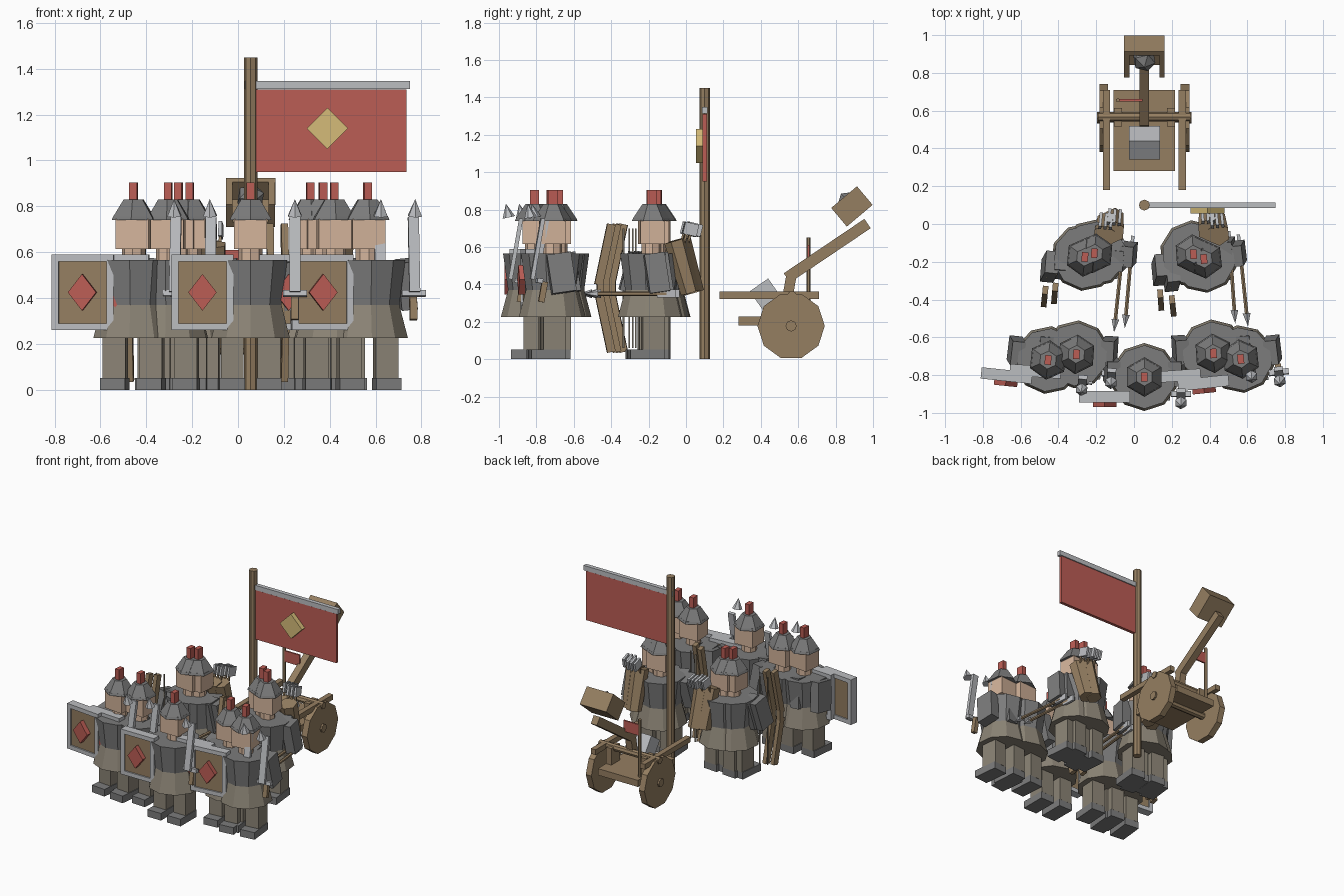
import bpy, bmesh
from math import radians, pi
from mathutils import Matrix, Vector, Euler

if "Cube" in bpy.data.objects:
    bpy.data.objects.remove(bpy.data.objects["Cube"])


def material(name, col):
    m = bpy.data.materials.new(name)
    m.diffuse_color = (*col, 1)
    m.use_nodes = True
    m.node_tree.nodes["Principled BSDF"].inputs["Base Color"].default_value = m.diffuse_color
    return m


WOOD = material("wood", (0.30, 0.21, 0.12))
CLOTH = material("linen", (0.26, 0.23, 0.18))
IRON = material("iron", (0.20, 0.20, 0.20))
STEEL = material("steel", (0.50, 0.51, 0.53))
RED = material("red", (0.50, 0.11, 0.09))
SKIN = material("skin", (0.66, 0.46, 0.33))
GOLD = material("gold", (0.66, 0.50, 0.19))
I = Matrix.Identity(4)


def finish(name, bm, loc, rot, mat, frame):
    me = bpy.data.meshes.new(name)
    bm.to_mesh(me)
    bm.free()
    me.materials.append(mat)
    ob = bpy.data.objects.new(name, me)
    bpy.context.collection.objects.link(ob)
    r = Euler([radians(a) for a in rot]).to_matrix().to_4x4()
    ob.matrix_world = frame @ Matrix.Translation(loc) @ r
    return ob


def box(name, loc, size, mat, rot=(0, 0, 0), frame=I):
    bm = bmesh.new()
    bmesh.ops.create_cube(bm, size=1)
    bmesh.ops.scale(bm, vec=size, verts=bm.verts)
    return finish(name, bm, loc, rot, mat, frame)


def cone(name, loc, r1, r2, h, n, mat, rot=(0, 0, 0), frame=I):
    # prism or frustum with a corner pointing along +y
    bm = bmesh.new()
    bmesh.ops.create_cone(bm, cap_ends=True, segments=n, radius1=r1, radius2=r2, depth=h)
    return finish(name, bm, loc, rot, mat, frame)


def diamond(name, loc, hw, hh, depth, mat, frame=I):
    # flat rhombus facing the front
    bm = bmesh.new()
    pts = [(hw, 0), (0, hh), (-hw, 0), (0, -hh)]
    f = bm.faces.new([bm.verts.new((x, depth / 2, z)) for x, z in pts])
    g = bmesh.ops.extrude_face_region(bm, geom=[f])["geom"]
    bmesh.ops.translate(bm, vec=(0, -depth, 0), verts=[v for v in g if isinstance(v, bmesh.types.BMVert)])
    bmesh.ops.recalc_face_normals(bm, faces=bm.faces)
    return finish(name, bm, loc, (0, 0, 0), mat, frame)


def soldier(x, y, turn):
    f = Matrix.Translation((x, y, 0)) @ Matrix.Rotation(radians(turn), 4, 'Z')
    for s in (-1, 1):
        box("boot", (s * 0.08, -0.033, 0.026), (0.11, 0.185, 0.052), IRON, frame=f)
        box("leg", (s * 0.08, 0, 0.15), (0.10, 0.12, 0.20), CLOTH, frame=f)
    cone("skirt", (0, 0, 0.30), 0.18, 0.14, 0.15, 10, CLOTH, frame=f)
    cone("torso", (0, 0, 0.445), 0.135, 0.168, 0.24, 10, IRON, frame=f)
    cone("neck", (0, 0, 0.59), 0.052, 0.052, 0.06, 8, SKIN, frame=f)
    box("head", (0, 0, 0.68), (0.145, 0.13, 0.13), SKIN, frame=f)
    cone("helmet_brim", (0, 0, 0.748), 0.105, 0.098, 0.016, 6, IRON, frame=f)
    cone("helmet", (0, 0, 0.792), 0.098, 0.048, 0.075, 6, IRON, frame=f)
    box("plume", (0, 0, 0.865), (0.034, 0.05, 0.08), RED, frame=f)
    return f


def swordsman(x, y, turn):
    f = soldier(x, y, turn)
    for s in (-1, 1):
        box("arm", (s * 0.172, 0.03, 0.46), (0.07, 0.13, 0.21), IRON, (8, s * -6, 0), f)
    # shield with a raised rim and a diamond boss
    sx, sy, sz = -0.21, -0.105, 0.425
    box("shield_panel", (sx, sy, sz), (0.22, 0.04, 0.28), WOOD, frame=f)
    for s in (-1, 1):
        box("shield_rim_side", (sx + s * 0.12, sy, sz), (0.03, 0.06, 0.33), STEEL, frame=f)
        box("shield_rim_end", (sx, sy, sz + s * 0.15), (0.27, 0.06, 0.03), STEEL, frame=f)
    diamond("shield_diamond", (sx, sy - 0.035, sz), 0.062, 0.08, 0.04, RED, f)
    # sword
    bx = 0.193
    box("sword_blade", (bx, -0.10, 0.59), (0.047, 0.022, 0.33), STEEL, (-10, 0, 0), f)
    cone("sword_tip", (bx, -0.145, 0.795), 0.034, 0, 0.075, 6, STEEL, (12, 0, 0), f)
    box("sword_guard", (bx, -0.09, 0.42), (0.105, 0.03, 0.025), STEEL, (-10, 0, 0), f)
    box("sword_grip", (bx, -0.07, 0.36), (0.032, 0.032, 0.11), WOOD, (-10, 0, 0), f)


def archer(x, y, turn):
    f = soldier(x, y, turn)
    box("bow_arm", (-0.18, -0.07, 0.46), (0.07, 0.12, 0.21), IRON, (-14, 6, 0), f)
    box("draw_arm", (0.18, 0.01, 0.46), (0.07, 0.11, 0.21), IRON, (8, -6, 0), f)
    # bow
    for s in (-1, 1):
        box("bow_limb", (-0.19, -0.23, 0.38 + s * 0.18), (0.03, 0.045, 0.33), WOOD, (s * -12, 0, 0), f)
    box("bow_grip", (-0.19, -0.255, 0.38), (0.03, 0.035, 0.07), WOOD, frame=f)
    box("bow_string", (-0.19, -0.13, 0.38), (0.008, 0.008, 0.64), CLOTH, frame=f)
    # nocked arrow
    cone("arrow_shaft", (0.195, -0.13, 0.35), 0.011, 0.011, 0.38, 6, WOOD, (90, 0, 0), f)
    cone("arrow_tip", (0.195, -0.345, 0.35), 0.024, 0, 0.07, 6, STEEL, (90, 0, 0), f)
    box("arrow_fletching", (0.195, 0.06, 0.352), (0.018, 0.10, 0.042), STEEL, frame=f)
    # quiver with spare arrows
    cone("quiver", (0.09, 0.16, 0.495), 0.052, 0.062, 0.29, 6, WOOD, (16, 0, 0), f)
    for dx in (-0.028, 0, 0.028):
        box("spare_arrow", (0.09 + dx, 0.165, 0.63), (0.012, 0.012, 0.14), WOOD, (-14, 0, 0), f)
        box("spare_fletching", (0.09 + dx, 0.20, 0.695), (0.016, 0.075, 0.065), STEEL, (-14, 0, 0), f)


for x, y, t in [(-0.455, -0.72, -6), (-0.305, -0.69, -4), (0.055, -0.81, 0), (0.42, -0.685, 4), (0.565, -0.715, 6)]:
    swordsman(x, y, t)
for x, y, t in [(-0.26, -0.175, -6), (-0.21, -0.155, -5), (0.315, -0.16, 4), (0.37, -0.185, 6)]:
    archer(x, y, t)

# banner
cone("banner_pole", (0.055, 0.10, 0.725), 0.029, 0.029, 1.45, 8, WOOD)
box("banner_bar", (0.39, 0.10, 1.33), (0.72, 0.03, 0.035), STEEL)
box("banner_cloth", (0.407, 0.10, 1.13), (0.655, 0.022, 0.36), RED)
diamond("banner_diamond", (0.39, 0.072, 1.14), 0.09, 0.09, 0.035, GOLD)

# catapult carriage
CX = 0.055
for s in (-1, 1):
    cone("wheel", (CX + s * 0.215, 0.562, 0.178), 0.18, 0.18, 0.045, 10, WOOD, (0, 90, 0))
    cone("wheel_hub", (CX + s * 0.235, 0.562, 0.178), 0.03, 0.03, 0.03, 8, WOOD, (0, 90, 0))
    box("side_rail", (CX + s * 0.20, 0.445, 0.342), (0.038, 0.53, 0.038), WOOD)
    box("arm_post", (CX + s * 0.14, 0.565, 0.28), (0.042, 0.10, 0.14), WOOD)
box("bed", (CX, 0.495, 0.205), (0.325, 0.43, 0.048), WOOD)
cone("axle", (CX, 0.562, 0.178), 0.025, 0.025, 0.44, 8, WOOD, (0, 90, 0))
cone("pivot_bar", (CX, 0.567, 0.34), 0.025, 0.025, 0.49, 8, WOOD, (0, 90, 0))
box("counterweight", (CX, 0.43, 0.34), (0.165, 0.12, 0.14), STEEL, (35, 0, 0))
box("arm_foot", (CX, 0.555, 0.40), (0.05, 0.055, 0.13), WOOD, (-10, 0, 0))
box("throwing_arm", (CX, 0.755, 0.58), (0.05, 0.52, 0.06), WOOD, (34, 0, 0))

# bucket with a stone, open towards the front
bf = Matrix.Translation((CX, 0.887, 0.817)) @ Matrix.Rotation(radians(40), 4, 'X')
box("bucket_floor", (0, 0, -0.05), (0.21, 0.18, 0.03), WOOD, frame=bf)
box("bucket_back", (0, 0.075, 0), (0.215, 0.03, 0.13), WOOD, frame=bf)
for s in (-1, 1):
    box("bucket_side", (s * 0.093, 0, 0), (0.028, 0.18, 0.13), WOOD, frame=bf)
bm = bmesh.new()
bmesh.ops.create_icosphere(bm, subdivisions=1, radius=0.065)
finish("stone", bm, (0, 0, 0.025), (0, 0, 0), IRON, bf)

# small pennant on the carriage
cone("pennant_pole", (-0.085, 0.655, 0.43), 0.011, 0.011, 0.44, 6, WOOD)
box("pennant", (-0.02, 0.655, 0.57), (0.13, 0.012, 0.08), RED)
